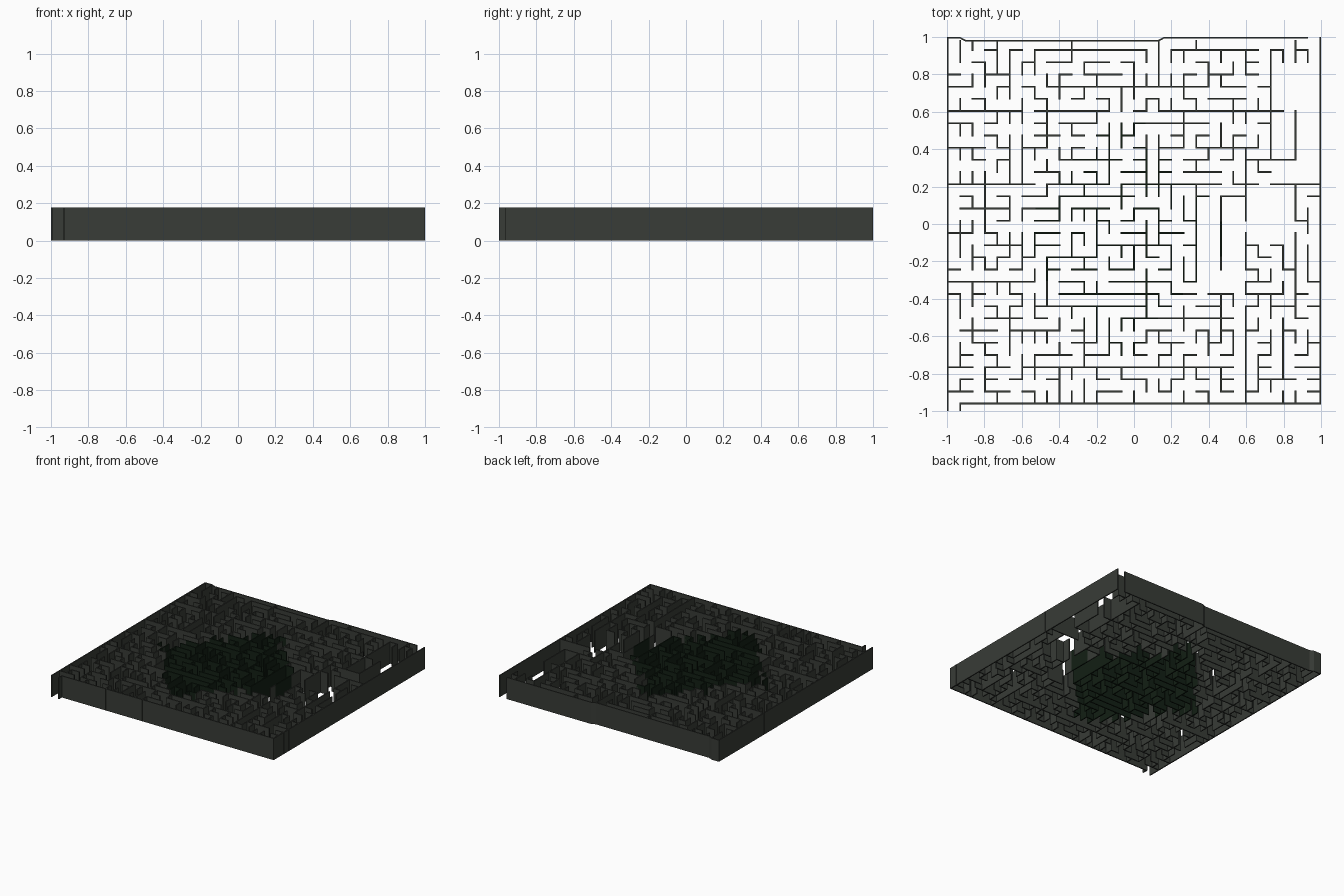
import bpy, bmesh, random

if "Cube" in bpy.data.objects:
    bpy.data.objects.remove(bpy.data.objects["Cube"])

random.seed(11)
N, H, T = 30, 0.177, 0.0045          # cells per side, wall height, half thickness

def gx(i):
    return -0.996 + i * 1.992 / N

def gy(j):
    return 0.98 if j == 0 else 0.93 - (j - 1) * 0.0652

# Longest walls only: (grid line, from, to), rows counted from the back
ROWS = [(1, 10, 16), (1, 18, 23), (4, 9, 21), (6, 0, 6), (6, 7, 13), (6, 18, 27),
        (7, 16, 20), (9, 20, 24), (10, 9, 13), (10, 24, 28), (12, 0, 7), (12, 8, 13),
        (12, 14, 21), (12, 27, 30), (13, 9, 15), (14, 1, 5), (17, 12, 16), (18, 8, 12),
        (20, 0, 7), (21, 9, 16), (22, 8, 16), (23, 16, 23), (27, 6, 16), (27, 16, 23)]
COLS = [(4, 0, 3), (6, 8, 12), (8, 6, 9), (8, 18, 21), (9, 27, 30), (11, 23, 27),
        (13, 8, 12), (16, 9, 12), (16, 19, 23), (17, 0, 4), (20, 12, 20), (22, 13, 19),
        (24, 9, 12), (24, 22, 30), (26, 1, 10), (28, 6, 10), (28, 12, 15), (29, 17, 20)]

# Union-find keeps the maze free of closed loops
parent = {(i, j): (i, j) for i in range(N + 1) for j in range(N + 1)}

def root(p):
    while parent[p] != p:
        p = parent[p]
    return p

edges = set()

def join(p, q, force=False):
    a, b = root(p), root(q)
    if a != b or force:
        edges.add((p, q))
        parent[a] = b

# The border counts as one wall
for p in list(parent):
    if p[0] in (0, N) or p[1] in (0, N):
        parent[p] = (0, 0)
for j, a, b in ROWS:
    for i in range(a, b):
        join((i, j), (i + 1, j), True)
for i, a, b in COLS:
    for j in range(a, b):
        join((i, j), (i, j + 1), True)

# Clearings that stay mostly empty
CLEAR = [(26, 30, 2, 12), (24, 28, 12, 17), (20, 24, 13, 21)]

def is_clear(p, q):
    mx, my = (p[0] + q[0]) / 2, (p[1] + q[1]) / 2
    return any(a < mx < b and c < my < d for a, b, c, d in CLEAR)

# Short branching walls fill the rest of the maze
fill = [((i, j), (i + 1, j)) for i in range(N) for j in range(1, N)]
fill += [((i, j), (i, j + 1)) for i in range(1, N) for j in range(N)]
random.shuffle(fill)
for p, q in fill:
    if not is_clear(p, q):
        join(p, q)

def in_core(p):
    x, y = gx(p[0]), gy(p[1])
    return abs(x + 0.08) / 0.62 + abs(y + 0.05) / 0.68 < 1

def slab(bm, pts):
    """Raise a plan polygon to wall height."""
    bottom = [bm.verts.new((x, y, 0)) for x, y in pts]
    top = [bm.verts.new((x, y, H)) for x, y in pts]
    bm.faces.new(bottom[::-1])
    bm.faces.new(top)
    n = len(pts)
    for k in range(n):
        bm.faces.new((bottom[k], bottom[(k + 1) % n], top[(k + 1) % n], top[k]))

def box(bm, x0, y0, x1, y1):
    slab(bm, [(x0 - T, y0 - T), (x1 + T, y0 - T), (x1 + T, y1 + T), (x0 - T, y1 + T)])

def finish(bm, name, color):
    bmesh.ops.recalc_face_normals(bm, faces=bm.faces[:])
    me = bpy.data.meshes.new(name)
    bm.to_mesh(me)
    bm.free()
    mat = bpy.data.materials.new(name + "_paint")
    mat.diffuse_color = color
    mat.use_nodes = True
    mat.node_tree.nodes["Principled BSDF"].inputs["Base Color"].default_value = mat.diffuse_color
    me.materials.append(mat)
    bpy.context.collection.objects.link(bpy.data.objects.new(name, me))

def build(name, chosen, color):
    """Merge neighbouring edges into straight runs and raise each as a wall."""
    bm = bmesh.new()
    for d in ((1, 0), (0, 1)):
        line = {p for p, q in chosen if (q[0] - p[0], q[1] - p[1]) == d}
        for p in sorted(line):
            if (p[0] - d[0], p[1] - d[1]) in line:
                continue
            q = p
            while q in line:
                q = (q[0] + d[0], q[1] + d[1])
            box(bm, gx(p[0]), gy(q[1]), gx(q[0]), gy(p[1]))
    finish(bm, name, color)

GREY, DARK = (0.04, 0.045, 0.038, 1), (0.006, 0.014, 0.007, 1)
core = {e for e in edges if in_core(e[0])}
build("maze_walls", edges - core, GREY)
build("inner_maze_walls", core, DARK)

# Perimeter with entrance at front left and exit at back right
bm = bmesh.new()
e = 1 - T
box(bm, -e, -e, -e, e)                            # left wall
box(bm, e, -0.96, e, e)                           # right wall
box(bm, gx(1), -0.96, e, -0.96)                   # front wall
box(bm, gx(1), -e, gx(1), -0.96)                  # entrance jamb
back = [(-e, e), (-0.93, e), (-0.9, 0.98), (0.13, 0.98), (0.16, e), (gx(29), e)]
for (x0, y0), (x1, y1) in zip(back, back[1:]):    # back wall with shallow step
    slab(bm, [(x0, y0 - T), (x1, y1 - T), (x1, y1 + T), (x0, y0 + T)])
finish(bm, "outer_wall", GREY)
